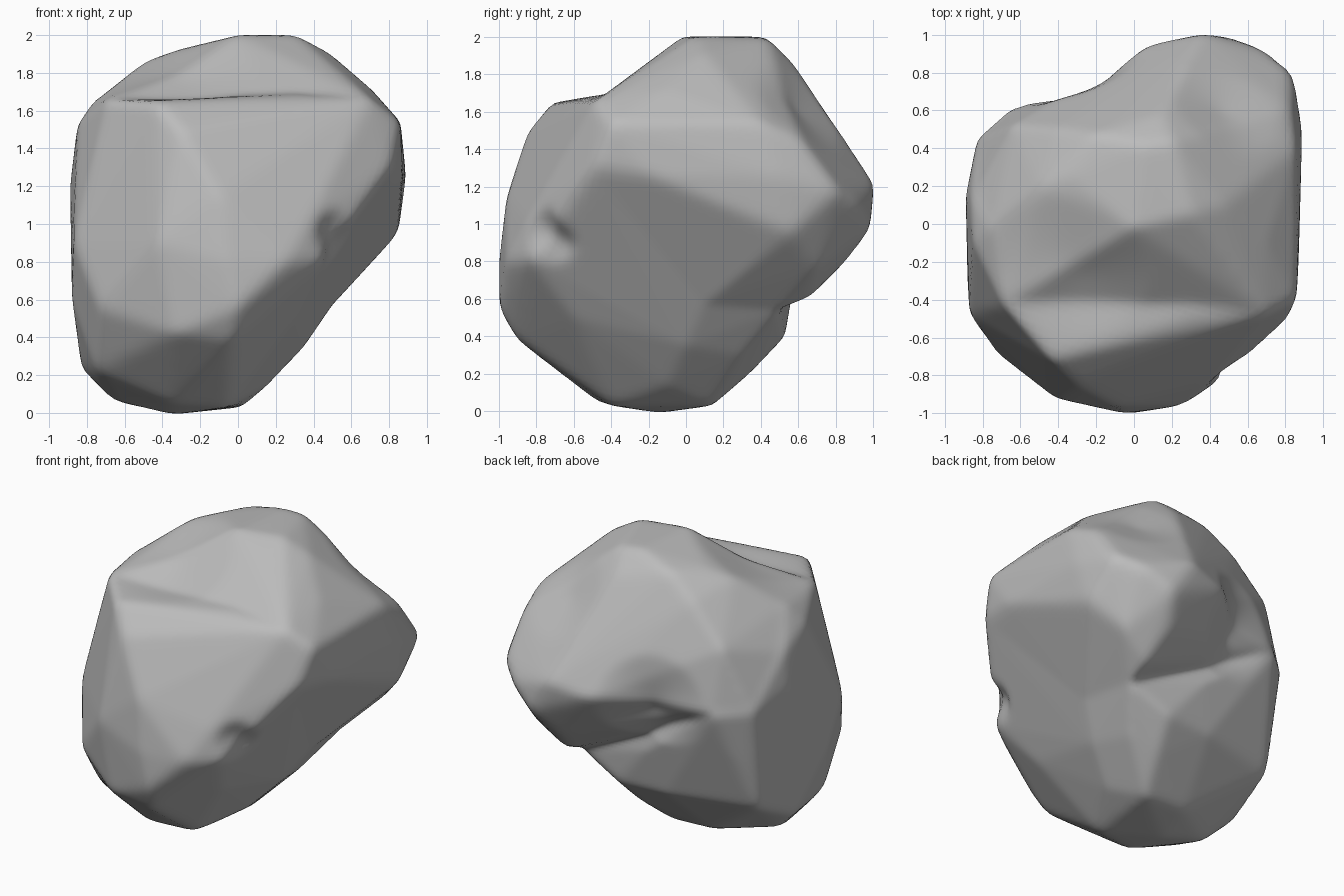
import bpy
import bmesh
from mathutils import Vector
from mathutils.bvhtree import BVHTree

default_cube = bpy.data.objects.get("Cube")
if default_cube:
    bpy.data.objects.remove(default_cube, do_unlink=True)

# Corner points of the broad lower block, from the underside to the front shelf
block_corners = [
    (-.35, -.14, -.01), (-.3, .14, .04), (-.35, -.47, .05), (-.05, -.4, .03), (-.66, -.1, .06),
    (.02, .14, .03), (.15, -.1, .14), (.1, .35, .21), (-.83, 0, .23), (-.75, -.45, .22),
    (.28, .3, .3), (.35, 0, .35), (-.2, .5, .4), (.15, .53, .4), (-.03, -.9, .38),
    (-.34, -.9, .42), (0, -1, .55), (-.73, -.68, .55), (.3, -.6, .5), (-.8, .35, .4),
    (.5, .1, .57), (.45, .5, .54), (.1, .54, .55), (-.88, -.3, .6), (-.1, .58, .7),
    (-.06, -1, .8), (.26, -.96, .8), (.45, -.83, .81), (-.42, -.92, .9), (-.87, -.48, .9),
    (.38, -.85, 1.02), (-.83, .45, 1.1), (-.64, .62, 1.1), (-.89, .15, 1.2),
    (-.1, -.96, 1.15), (.82, -.5, 1.3), (.88, 0, 1.25), (-.3, -.85, 1.49), (-.85, -.1, 1.53),
    (-.86, .15, 1.42), (-.44, -.72, 1.65), (-.69, -.43, 1.66), (-.76, 0, 1.66),
    (.36, -.47, 1.69), (.7, -.48, 1.66),
]

# Corner points of the overhanging lobe at the top and back
lobe_corners = [
    (0, -.02, 2), (.31, .05, 2), (.05, .42, 2), (.2, .44, 1.99), (.48, .1, 1.91),
    (.15, .58, 1.85), (-.2, .47, 1.93), (-.4, .5, 1.78), (-.5, .2, 1.86), (-.33, .25, 1.92),
    (-.75, 0, 1.66), (-.69, -.43, 1.65), (-.15, -.36, 1.67), (.7, -.1, 1.72),
    (.7, -.48, 1.66), (.86, -.4, 1.54), (.86, .4, 1.54), (.83, .62, 1.44),
    (-.64, .52, 1.52), (-.85, .14, 1.42), (-.82, .45, 1.11), (-.63, .61, 1.11),
    (.82, -.5, 1.3), (.87, -.2, 1.26), (.89, .5, 1.25), (.84, .81, 1.18), (.7, .92, 1.1),
    (.36, 1.01, 1.21), (.08, .95, 1.15), (.5, .99, .97), (.85, .56, .95), (.67, .4, .79),
    (.66, .7, .76), (.4, .84, .78), (.3, .7, .72), (.45, .66, .6), (.45, .5, .54),
    (.5, .1, .57),
]


def hull_tree(corners):
    """Search tree for the convex shell around a set of corners."""
    bm = bmesh.new()
    for corner in corners:
        bm.verts.new(corner)
    bmesh.ops.convex_hull(bm, input=bm.verts)
    tree = BVHTree.FromBMesh(bm)
    bm.free()
    return tree


def outer_point(direction, trees, centre):
    """Outermost point of the joined shells along a direction."""
    start = centre + direction * 4
    hits = [tree.ray_cast(start, -direction)[0] for tree in trees]
    return max((hit for hit in hits if hit), key=lambda hit: (hit - centre).dot(direction))


def dent(bm, place, radius, depth, centre):
    """Press a soft hollow towards the centre."""
    for vert in bm.verts:
        distance = (vert.co - Vector(place)).length
        if distance < radius:
            inward = (centre - vert.co).normalized()
            vert.co += inward * depth * (1 - distance / radius)


# Boulder: a fine ball drawn onto the two joined shells
centre = Vector((0, 0, 1))
trees = [hull_tree(block_corners), hull_tree(lobe_corners)]
bm = bmesh.new()
bmesh.ops.create_icosphere(bm, subdivisions=6, radius=1)
for vert in bm.verts:
    vert.co = outer_point(vert.co.normalized(), trees, centre)

# Chip under the front edge, then hollows on the back shoulder, shelf and back valley
dent(bm, (.5, -.72, .93), .15, .1, centre)
dent(bm, (.5, .62, 1.65), .3, .04, centre)
dent(bm, (-.3, -.2, 1.73), .4, .05, centre)
dent(bm, (-.25, .75, 1.1), .35, .12, centre)

# Soften the facets
for _ in range(2):
    bmesh.ops.smooth_vert(bm, verts=bm.verts, factor=.5,
                          use_axis_x=True, use_axis_y=True, use_axis_z=True)

mesh = bpy.data.meshes.new("boulder")
bm.to_mesh(mesh)
bm.free()
boulder = bpy.data.objects.new("boulder", mesh)
bpy.context.collection.objects.link(boulder)

# Plain stone colour
stone = bpy.data.materials.new("stone grey")
stone.use_nodes = True
colour = (.5, .5, .5, 1)
stone.diffuse_color = colour
stone.node_tree.nodes["Principled BSDF"].inputs["Base Color"].default_value = colour
mesh.materials.append(stone)

bpy.context.view_layer.objects.active = boulder
boulder.select_set(True)
bpy.ops.object.shade_smooth_by_angle(angle=.7)
